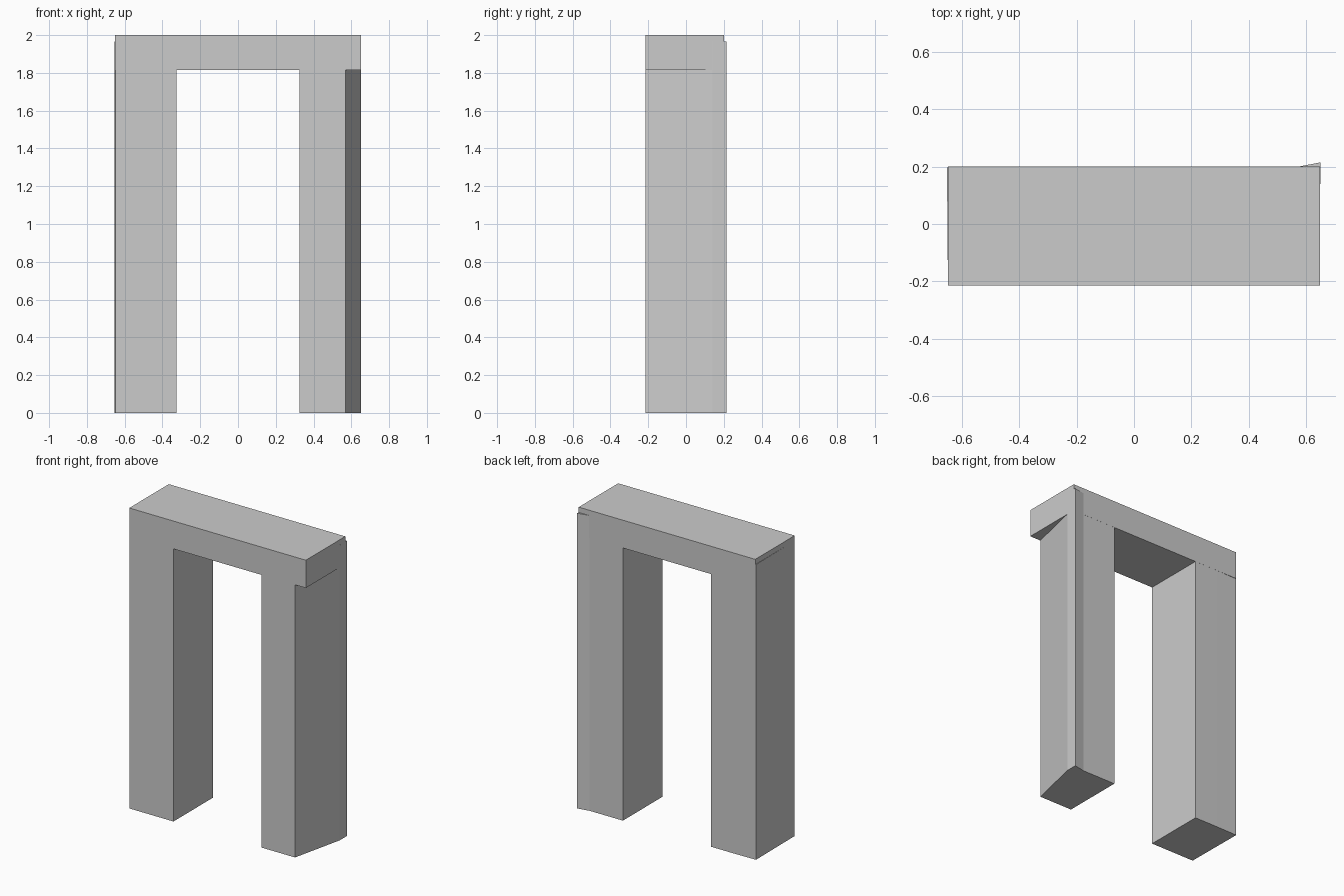
import bpy
import bmesh

cube = bpy.data.objects.get("Cube")
if cube:
    bpy.data.objects.remove(cube, do_unlink=True)

# Single flat grey
grey = bpy.data.materials.new("light_grey")
grey.use_nodes = True
colour = (0.6, 0.6, 0.6, 1)
grey.diffuse_color = colour
grey.node_tree.nodes["Principled BSDF"].inputs["Base Color"].default_value = colour


def prism(name, outline, bottom, top):
    """Extrude a floor plan outline between two heights."""
    bm = bmesh.new()
    base = bm.faces.new([bm.verts.new((x, y, bottom)) for x, y in outline])
    grown = bmesh.ops.extrude_face_region(bm, geom=[base])["geom"]
    for v in grown:
        if isinstance(v, bmesh.types.BMVert):
            v.co.z = top
    bmesh.ops.recalc_face_normals(bm, faces=bm.faces[:])
    mesh = bpy.data.meshes.new(name)
    bm.to_mesh(mesh)
    bm.free()
    mesh.materials.append(grey)
    obj = bpy.data.objects.new(name, mesh)
    bpy.context.collection.objects.link(obj)
    return obj


end, inner, front, back = 0.65, 0.325, -0.215, 0.2
soffit, post_top, inset = 1.815, 1.965, 0.0005

# Beam across the top
prism("lintel", [(-end, front), (end, front), (end, back), (-end, back)], soffit, 2)

# Post with a slanted outer side and a flared back corner
prism("left_post", [
    (inner, front + inset), (0.57, front + inset), (end + inset, 0.14),
    (end + inset, 0.215), (0.57, back - inset), (inner, back - inset),
], 0, post_top)

# Nearly square post, its back corner leaning slightly outward
prism("right_post", [
    (-inner, front + inset), (-end + inset, front + inset),
    (-end - 0.003, back - 0.003), (-0.5, back - inset), (-inner, back - inset),
], 0, post_top)
